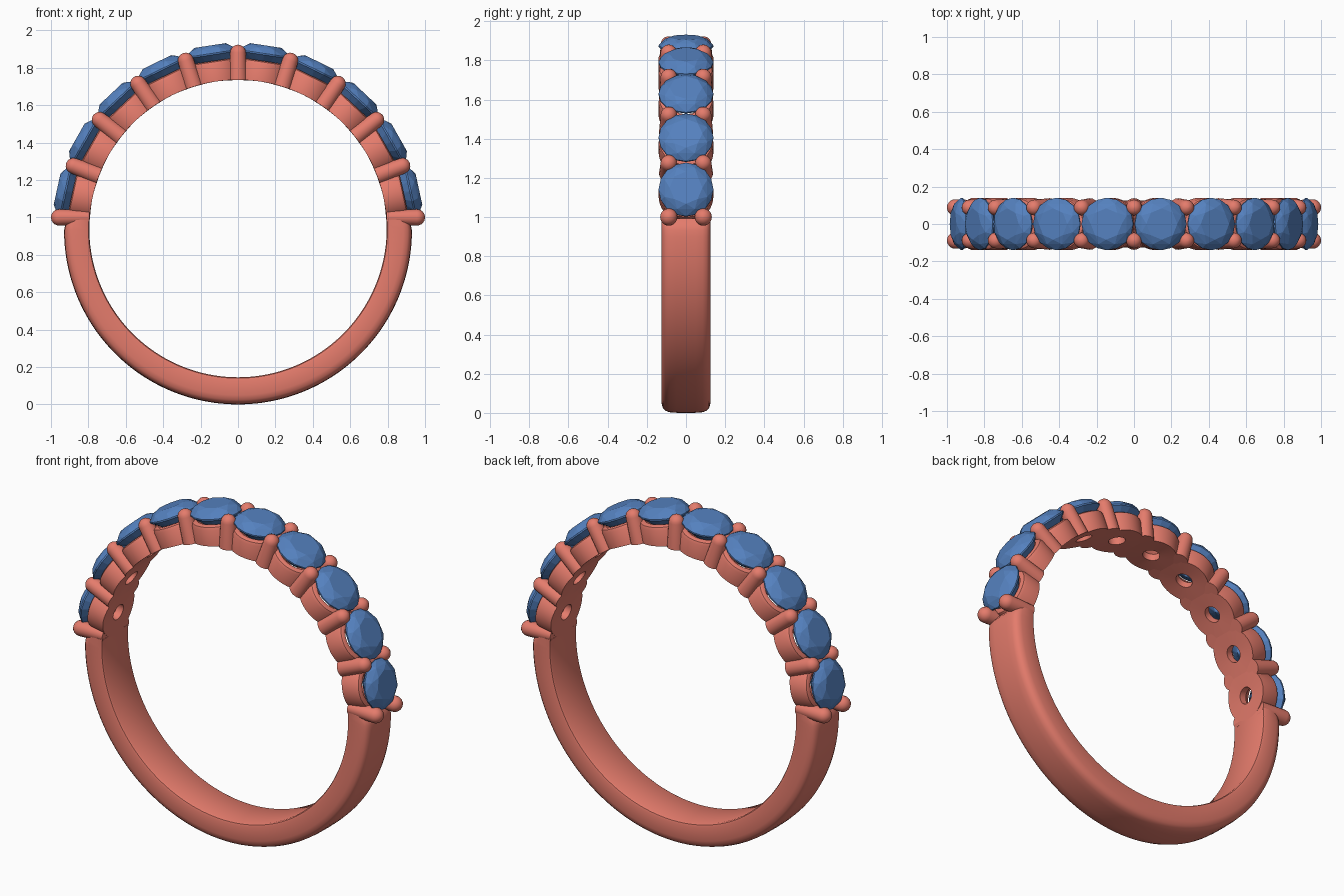
import bpy, bmesh
from math import sin, cos, pi, sqrt, radians
from mathutils import Matrix, Vector

if "Cube" in bpy.data.objects:
    bpy.data.objects.remove(bpy.data.objects["Cube"])

CZ = 0.94            # ring centre height
RI = 0.795           # inner radius
STEP = radians(17.28)  # angle between neighbouring stones


def material(name, rgb):
    m = bpy.data.materials.new(name)
    m.diffuse_color = (*rgb, 1)
    m.use_nodes = True
    m.node_tree.nodes["Principled BSDF"].inputs["Base Color"].default_value = m.diffuse_color
    return m


METAL = material("rose_metal", (0.78, 0.20, 0.15))
BLUE = material("blue_stone", (0.09, 0.22, 0.52))


def finish(bm, name, mat, smooth=True):
    bmesh.ops.recalc_face_normals(bm, faces=bm.faces)
    me = bpy.data.meshes.new(name)
    bm.to_mesh(me)
    bm.free()
    ob = bpy.data.objects.new(name, me)
    bpy.context.collection.objects.link(ob)
    me.materials.append(mat)
    if smooth:
        bpy.ops.object.select_all(action='DESELECT')
        ob.select_set(True)
        bpy.context.view_layer.objects.active = ob
        bpy.ops.object.shade_smooth_by_angle(angle=radians(35))
    return ob


def radial(angle):
    """Local +z becomes the outward direction at this angle from the top."""
    return Matrix.Translation((0, 0, CZ)) @ Matrix.Rotation(angle, 4, 'Y')


def lathe(bm, profile, n, mat, y=0.0, closed=False, fit=True):
    """Spin (r, z) points about local z; points on RI are fitted to the finger hole."""
    rings = []
    for r, z in profile:
        ring = []
        for i in range(n):
            a = 2 * pi * i / n
            x = r * cos(a)
            h = sqrt(RI * RI - x * x) if fit and z == RI else z
            ring.append(bm.verts.new(mat @ Vector((x, y + r * sin(a), h))))
        rings.append(ring)
    pairs = list(zip(rings, rings[1:]))
    if closed:
        pairs.append((rings[-1], rings[0]))
    for a, b in pairs:
        for i in range(n):
            j = (i + 1) % n
            bm.faces.new((a[i], a[j], b[j], b[i]))
    if not closed:
        bm.faces.new(rings[0])
        bm.faces.new(rings[-1])


# Band: rounded cross-section swept round the lower half
bm = bmesh.new()
half = [(0.0, 1.0), (0.05, 0.995), (0.085, 0.975), (0.105, 0.925), (0.118, 0.83),
        (0.125, 0.66), (0.125, 0.12), (0.121, 0.035), (0.112, 0.0)]
section = half + [(-y, t) for y, t in reversed(half[1:])]
N = 96
start, end = radians(86.6), radians(273.4)
rows = []
for k in range(N + 1):
    a = start + (end - start) * k / N
    ro = 0.93 + 0.01 * max(0, -cos(a))
    edge = min(a - start, end - a) / radians(5)
    if edge < 1:                      # outer surface rolls in at both ends
        ro -= 0.03 * (1 - sqrt(1 - (1 - edge) ** 2))
    m = radial(a)
    rows.append([bm.verts.new(m @ Vector((0, y, RI + t * (ro - RI)))) for y, t in section])
for a, b in zip(rows, rows[1:]):
    for i in range(len(section)):
        j = (i + 1) % len(section)
        bm.faces.new((a[i], a[j], b[j], b[i]))
bm.faces.new(rows[0])
bm.faces.new(rows[-1])
finish(bm, "band", METAL)

# Seats: ten round cups with a pierced base
seat_profile = [(0.046, RI), (0.14, RI), (0.14, 0.885), (0.134, 0.9), (0.124, 0.906),
                (0.108, 0.906), (0.046, 0.835)]
for k in range(10):
    bm = bmesh.new()
    lathe(bm, seat_profile, 40, radial((k - 4.5) * STEP), closed=True)
    finish(bm, f"seat_{k + 1}", METAL)


# Prongs: pairs of round-tipped pins between the stones
def pin_profile(base_r, tip_r, top):
    pts = [(base_r, RI), (tip_r, top - tip_r)]
    for i in range(1, 6):
        a = i * pi / 2 / 5.4
        pts.append((tip_r * cos(a), top - tip_r + tip_r * sin(a)))
    return pts + [(0.001, top)]


for k in range(11):
    bm = bmesh.new()
    side = k in (0, 10)
    if side:                          # end pairs lie level
        m = Matrix.Translation((0, 0, 1.0)) @ Matrix.Rotation(radians(-90 if k == 0 else 90), 4, 'Y')
        prof = pin_profile(0.037, 0.044, 1.0)
    else:
        m = radial((k - 5) * STEP)
        prof = pin_profile(0.05, 0.042, 0.983)
    for y in (-0.088, 0.088):
        lathe(bm, prof, 20, m, y)
    finish(bm, f"prong_pair_{k + 1}", METAL)

# Stones: faceted round brilliants (radius, height, sides, half-turn offset)
levels = [(0.084, 0.990, 8, 0), (0.117, 0.974, 8, 0.5), (0.140, 0.947, 16, 0),
          (0.140, 0.939, 16, 0), (0.055, 0.868, 8, 0.5), (0.0, 0.825, 1, 0)]
for k in range(10):
    bm = bmesh.new()
    m = radial((k - 4.5) * STEP)
    for r, z, n, off in levels:
        for i in range(n):
            a = 2 * pi * (i + off) / n
            bm.verts.new(m @ Vector((r * cos(a), r * sin(a), z)))
    bmesh.ops.convex_hull(bm, input=bm.verts)
    bmesh.ops.dissolve_limit(bm, angle_limit=radians(1), verts=bm.verts, edges=bm.edges)
    finish(bm, f"stone_{k + 1}", BLUE, smooth=False)
